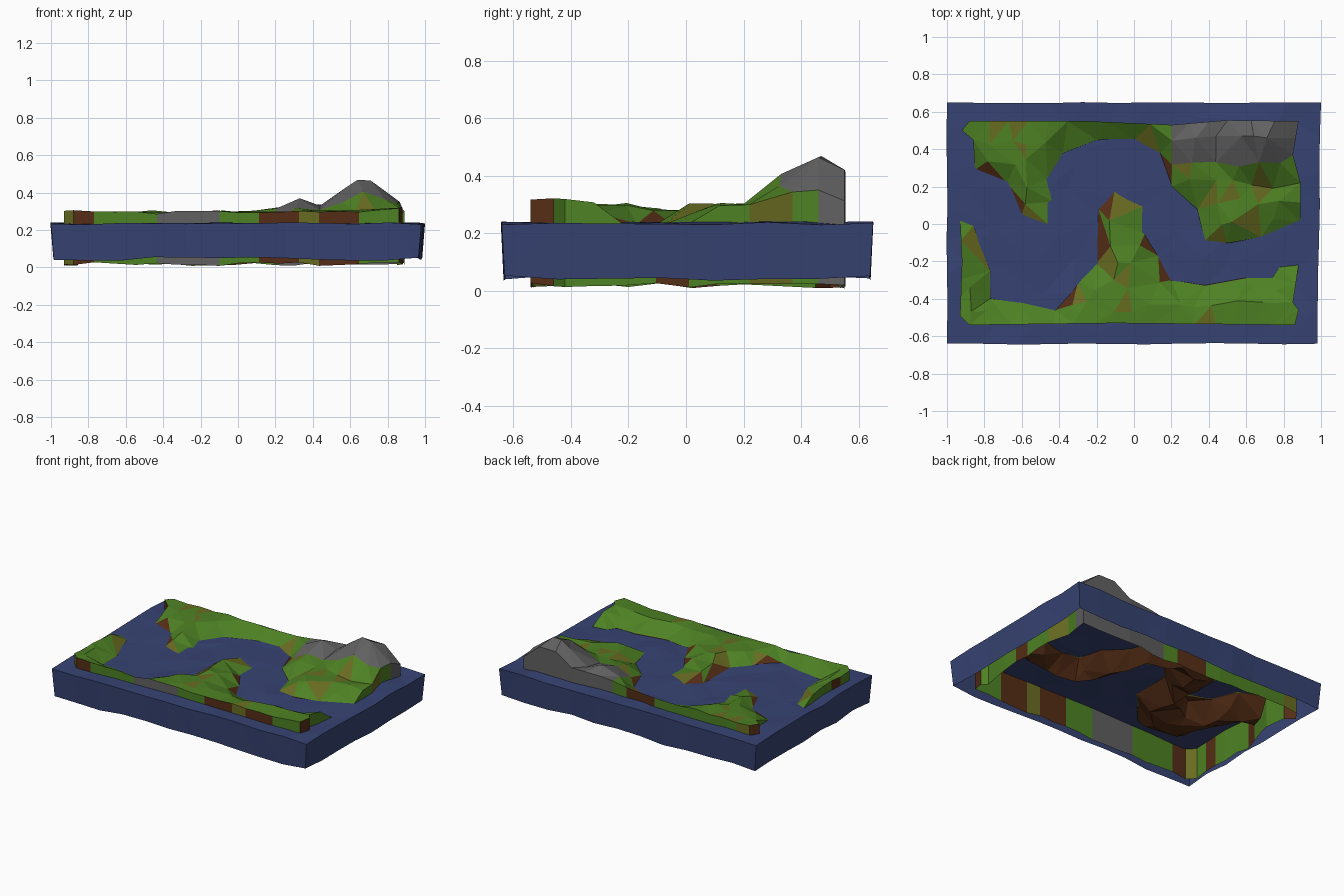
import bpy, bmesh, math, random
from mathutils import Vector
from mathutils.geometry import delaunay_2d_cdt, intersect_point_line

if "Cube" in bpy.data.objects:
    bpy.data.objects.remove(bpy.data.objects["Cube"])

random.seed(7)
LEVEL = 0.235

# river banks and land outline (plan view)
north = [(-.85, .29), (-.68, .22), (-.6, .05), (-.5, -.06), (-.44, -.02), (-.43, .12), (-.46, .24),
         (-.38, .38), (-.2, .45), (0, .45), (.14, .38), (.2, .2), (.34, .08), (.38, -.09),
         (.5, -.1), (.68, -.07), (.89, .01)]
south = [(-.93, .02), (-.86, -.01), (-.77, -.25), (-.77, -.4), (-.6, -.42), (-.42, -.46), (-.3, -.31),
         (-.2, -.21), (-.19, .08), (-.1, .2), (.0, .2), (.06, .1), (.06, -.05), (.13, -.17),
         (.2, -.3), (.38, -.33), (.6, -.29), (.74, -.29), (.78, -.23), (.88, -.22)]
river = north + [(1.2, .01), (1.2, -.22)] + south[::-1] + [(-1.2, .02), (-1.2, .29)]
coast = [(-.93, .02), (-.92, -.2), (-.93, -.49), (-.88, -.54), (-.1, -.53), (.86, -.54), (.88, -.46),
         (.85, -.42), (.88, -.22), (.89, .01), (.89, .22), (.85, .37), (.88, .55), (.5, .555),
         (.2, .53), (-.25, .55), (-.88, .55), (-.92, .5), (-.86, .45), (-.85, .29)]


def material(name, rgb):
    m = bpy.data.materials.new(name)
    m.diffuse_color = (*rgb, 1)
    m.use_nodes = True
    m.node_tree.nodes["Principled BSDF"].inputs["Base Color"].default_value = m.diffuse_color
    return m


grass = material("grass", (.075, .22, .017))
dry = material("dry_grass", (.14, .15, .015))
soil = material("soil", (.09, .027, .008))
rock = material("rock", (.12, .12, .12))
blue = material("water", (.038, .056, .17))


def inside(p, poly):
    hit = False
    for (ax, ay), (bx, by) in zip(poly, poly[1:] + poly[:1]):
        if (ay > p[1]) != (by > p[1]) and p[0] < (bx - ax) * (p[1] - ay) / (by - ay) + ax:
            hit = not hit
    return hit


def dist(p, line):
    best, p = 9, Vector(p[:2])
    for a, b in zip(line, line[1:]):
        q, t = intersect_point_line(p, Vector(a), Vector(b))
        q = Vector(a).lerp(Vector(b), min(1, max(0, t)))
        best = min(best, (p - q.xy).length)
    return best


def bank(p):
    """Distance to the shore, negative in the river."""
    d = min(dist(p, north), dist(p, south))
    return -d if inside(p, river) else d


def hill(p):
    big = min(.165, .225 * (1 - math.hypot((p[0] - .68) / .24, (p[1] - .46) / .24)))
    low = .065 * (1 - math.hypot((p[0] - .33) / .22, (p[1] - .46) / .2))
    return max(0, big, low)


def land_height(p):
    d = bank(p)
    if abs(d) < .002:
        return LEVEL - .002
    if d < 0:
        return LEVEL - .02 - min(.09, -d * .9)
    front = .025 * max(0, 1 - math.hypot(p[0] - .85, p[1] + .5) / .25)
    return LEVEL + .065 * min(1, d / .1) + random.uniform(-.008, .006) + hill(p) + front


def land_material(c, wall):
    if wall:
        if -.48 < c.x < -.12 and c.y < -.5 or c.x > .15 and c.y > .5:
            return 3
        return random.choices((0, 1, 2), (6, 1, 2))[0]
    d = bank(c)
    if d < 0 or d < .028 and random.random() < .75:
        return 2
    if hill(c) > .018 and c.y > .3:
        return 3
    return 1 if random.random() < .13 else 0


def water_height(p):
    return LEVEL + random.uniform(-.006, .006)


def densify(line, step, jitter=0):
    out = []
    for a, b in zip(line, line[1:]):
        a, b = Vector(a), Vector(b)
        n = max(1, round((b - a).length / step))
        for i in range(n):
            off = Vector((random.uniform(-jitter, jitter), random.uniform(-jitter, jitter)))
            out.append(a.lerp(b, i / n) + (off if i else Vector((0, 0))))
    return out


def shell(name, outline, lines, spots, height, bottom, inset, mats, pick):
    """Triangulated relief with a ragged skirt and an open underside."""
    verts, edges = list(outline), []
    n = len(verts)
    edges += [(i, (i + 1) % n) for i in range(n)]
    for line in lines:
        s = len(verts)
        verts += [Vector(p) for p in line]
        edges += [(s + i, s + i + 1) for i in range(len(line) - 1)]
    verts += [Vector(p) for p in spots]
    co, _, tris = delaunay_2d_cdt(verts, edges, [], 1, .001)[:3]
    bm = bmesh.new()
    vs = [bm.verts.new((p.x, p.y, height(p))) for p in co]
    for t in tris:
        bm.faces.new([vs[i] for i in t])
    bmesh.ops.recalc_face_normals(bm, faces=bm.faces)
    if sum(f.normal.z for f in bm.faces) < 0:
        bmesh.ops.reverse_faces(bm, faces=bm.faces)
    for f in bm.faces:
        f.material_index = pick(f.calc_center_median(), False)
    rim = [e for e in bm.edges if e.is_boundary]
    new = bmesh.ops.extrude_edge_only(bm, edges=rim)["geom"]
    for v in new:
        if isinstance(v, bmesh.types.BMVert):
            v.co = (v.co.x * inset, v.co.y * inset, random.uniform(*bottom))
    walls = [f for f in new if isinstance(f, bmesh.types.BMFace)]
    for f in walls:
        f.material_index = pick(f.calc_center_median(), True)
    bmesh.ops.recalc_face_normals(bm, faces=bm.faces)
    bm.normal_update()
    if sum(f.normal.z for f in bm.faces) < 0:
        bmesh.ops.reverse_faces(bm, faces=bm.faces)
    bmesh.ops.triangulate(bm, faces=walls)
    mesh = bpy.data.meshes.new(name)
    bm.to_mesh(mesh)
    bm.free()
    for m in mats:
        mesh.materials.append(m)
    ob = bpy.data.objects.new(name, mesh)
    bpy.context.collection.objects.link(ob)
    return ob


def scatter(nx, ny, step, ok):
    pts = []
    for i in range(-nx, nx + 1):
        for j in range(-ny, ny + 1):
            p = (i * step + random.uniform(-.3, .3) * step, j * step + random.uniform(-.3, .3) * step)
            if ok(p):
                pts.append(p)
    return pts


# land: coast, river banks and scattered relief points
loop = coast + coast[:1]
peaks = [(.64, .47), (.71, .46), (.33, .46)]
spots = peaks + scatter(8, 5, .11, lambda p: inside(p, coast) and dist(p, loop) > .04
                        and abs(bank(p)) > .04
                        and min(math.dist(p, q) for q in peaks) > .06)
shell("land", densify(loop, .11), [north, south], spots, land_height, (.008, .028), 1,
      [grass, dry, soil, rock], land_material)

# water block
rim = [(-1, -.64), (.98, -.64), (1, .65), (-1, .65), (-1, -.64)]
spots = scatter(5, 3, .18, lambda p: abs(p[0]) < .93 and abs(p[1]) < .58)
shell("water", densify(rim, .18, .004), [], spots, water_height, (.035, .058), .985,
      [blue], lambda c, wall: 0)
